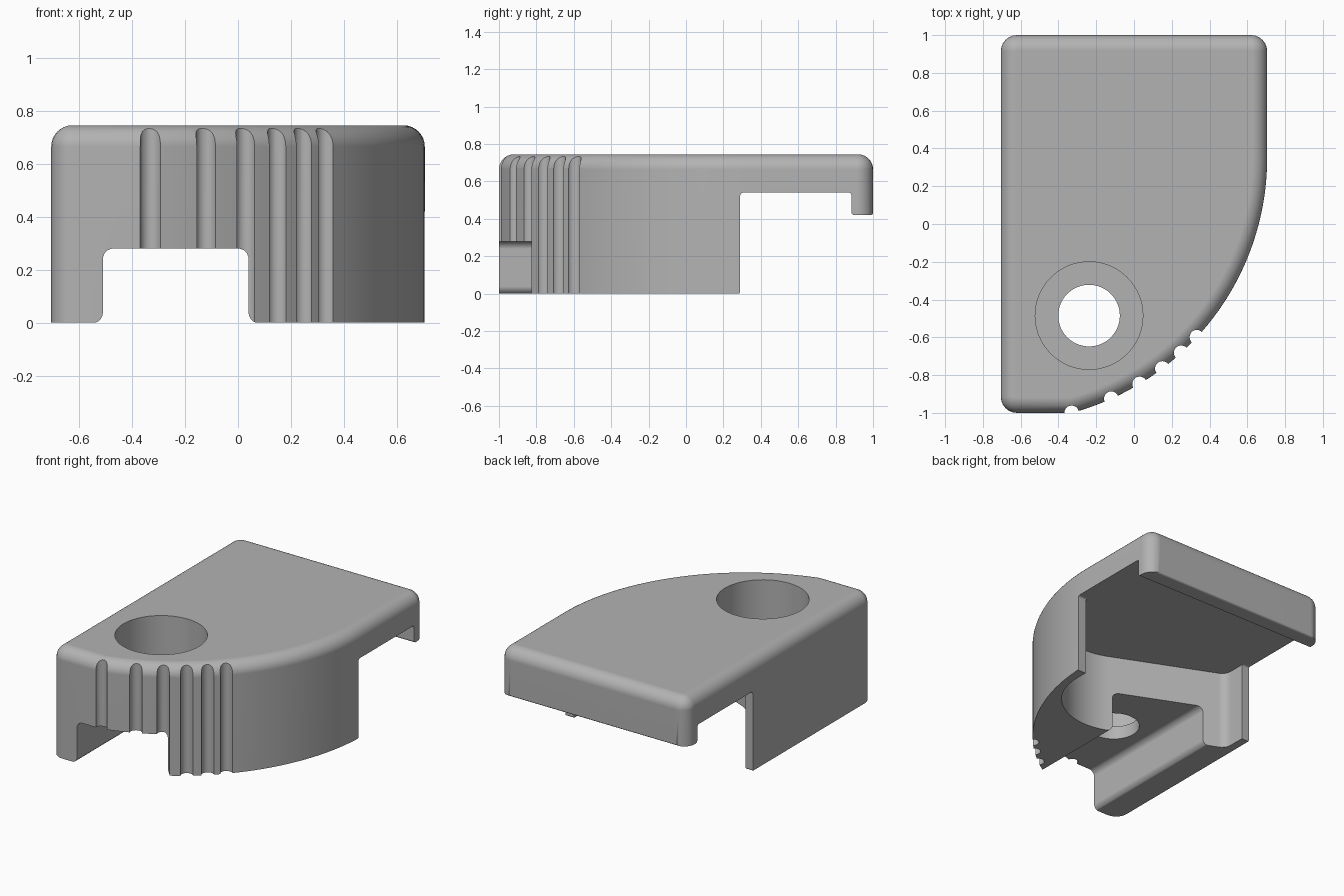
import bpy, bmesh, math
from mathutils import Vector

if "Cube" in bpy.data.objects:
    bpy.data.objects.remove(bpy.data.objects["Cube"], do_unlink=True)

HALF, TOP, ROUND, CORNER = 0.705, 0.745, 0.08, 0.085
ARC_R, ARC_Y = 1.398, 0.35
ARC_X = HALF - ARC_R

grey = bpy.data.materials.new("plain_grey")
grey.use_nodes = True
grey.diffuse_color = (0.45, 0.45, 0.45, 1)
grey.node_tree.nodes["Principled BSDF"].inputs["Base Color"].default_value = grey.diffuse_color


def arc(cx, cy, r, start, end, steps):
    """Points along an arc, angles in radians."""
    angles = [start + (end - start) * i / steps for i in range(steps + 1)]
    return [(cx + r * math.cos(a), cy + r * math.sin(a)) for a in angles]


def loft(name, rings):
    """Closed solid through rings of equal point count."""
    bm = bmesh.new()
    loops = [[bm.verts.new(p) for p in ring] for ring in rings]
    for low, high in zip(loops, loops[1:]):
        for i in range(len(low)):
            j = (i + 1) % len(low)
            bm.faces.new((low[i], low[j], high[j], high[i]))
    bm.faces.new(loops[0][::-1])
    bm.faces.new(loops[-1])
    bmesh.ops.recalc_face_normals(bm, faces=bm.faces)
    mesh = bpy.data.meshes.new(name)
    bm.to_mesh(mesh)
    bm.free()
    mesh.materials.append(grey)
    obj = bpy.data.objects.new(name, mesh)
    bpy.context.collection.objects.link(obj)
    return obj


def filleted(corners, steps=5):
    """Polygon from (u, v) or (u, v, radius) corners."""
    out = []
    for i, c in enumerate(corners):
        p = Vector(c[:2])
        if len(c) == 2:
            out.append(tuple(p))
            continue
        a = (Vector(corners[i - 1][:2]) - p).normalized()
        b = (Vector(corners[(i + 1) % len(corners)][:2]) - p).normalized()
        half = a.angle(b) / 2
        centre = p + (a + b).normalized() * c[2] / math.sin(half)
        reach = c[2] / math.tan(half)
        s, e = p + a * reach - centre, p + b * reach - centre
        for k in range(steps + 1):
            out.append(tuple(centre + s.lerp(e, k / steps).normalized() * c[2]))
    return out


def prism(name, axis, points, low, high):
    place = {"x": lambda u, v, w: (w, u, v),
             "y": lambda u, v, w: (u, w, v),
             "z": lambda u, v, w: (u, v, w)}[axis]
    return loft(name, [[place(u, v, w) for u, v in points] for w in (low, high)])


def outline(d):
    """Plan of the body, moved inward by d."""
    r, big, q = CORNER - d, ARC_R - d, math.pi / 2
    start = math.asin((-1 + d - ARC_Y) / big)
    # the sweep begins where it meets the straight front edge
    pts = arc(ARC_X, ARC_Y, big, start, 0, 40)
    pts += arc(HALF - CORNER, 1 - CORNER, r, 0, q, 6)
    pts += arc(CORNER - HALF, 1 - CORNER, r, q, 2 * q, 6)
    pts += arc(CORNER - HALF, CORNER - 1, r, 2 * q, 3 * q, 6)
    return pts


# Body with a rounded top rim
levels = [(0, 0)]
for i in range(9):
    a = math.pi / 2 * i / 8
    levels.append((ROUND * (1 - math.cos(a)), TOP - ROUND + ROUND * math.sin(a)))
body = loft("corner_cap_body", [[(x, y, z) for x, y in outline(d)] for d, z in levels])

cutters = []
# Front channel with rounded mouth
cutters.append(prism("channel_cutter", "y", filleted([
    (-0.6, -0.1), (-0.6, -0.002), (-0.51, -0.002, 0.04), (-0.51, 0.28, 0.04),
    (0.04, 0.28, 0.04), (0.04, -0.002, 0.04), (0.13, -0.002), (0.13, -0.1)]), -1.2, 0.1))

# Hollow behind the channel
hollow = arc(0.23, 0.2, 0.41, math.radians(245), math.tau, 24)
hollow += filleted([(0.64, 0.4), (-0.65, 0.4), (-0.65, 0.13, 0.07), hollow[0]])[1:-1]
hollow.insert(25, (0.64, 0.4))
cutters.append(prism("hollow_cutter", "z", hollow, -0.1, 0.539))

# Open back that leaves a hanging lip
cutters.append(prism("back_cutter", "x", filleted([
    (0.2, -0.1), (0.2, -0.002), (0.29, -0.002, 0.012), (0.29, 0.54, 0.015),
    (0.885, 0.54, 0.015), (0.885, 0.42, 0.015), (1.001, 0.42, 0.015),
    (1.001, 0.48), (1.1, 0.48), (1.1, -0.1)]), -1, 1))

# Screw hole and its wide counterbore
for name, r, low in (("screw_hole_cutter", 0.163, 0.1), ("counterbore_cutter", 0.285, 0.37)):
    cutters.append(prism(name, "z", arc(-0.238, -0.485, r, 0, math.tau, 64)[:-1], low, 1))

# Grip grooves along the curved front
for x in (-0.33, -0.12, 0.03, 0.15, 0.25, 0.333):
    y = ARC_Y - math.sqrt(ARC_R ** 2 - (x - ARC_X) ** 2)
    cutters.append(prism("groove_cutter", "z", arc(x, y, 0.039, 0, math.tau, 20)[:-1], -0.1, 1))

for cutter in cutters:
    cutter.hide_render = True
    mod = body.modifiers.new(cutter.name, "BOOLEAN")
    mod.operation, mod.solver, mod.object = "DIFFERENCE", "EXACT", cutter

# Bake the cuts and drop the cutters
graph = bpy.context.evaluated_depsgraph_get()
graph.update()
baked = bpy.data.meshes.new_from_object(body.evaluated_get(graph))
body.modifiers.clear()
body.data = baked
for cutter in cutters:
    bpy.data.objects.remove(cutter, do_unlink=True)

# Smooth rounds, crisp edges
bpy.ops.object.select_all(action="DESELECT")
body.select_set(True)
bpy.context.view_layer.objects.active = body
bpy.ops.object.shade_smooth_by_angle(angle=math.radians(32))
normals = body.modifiers.new("flat_face_normals", "WEIGHTED_NORMAL")
normals.keep_sharp = True
